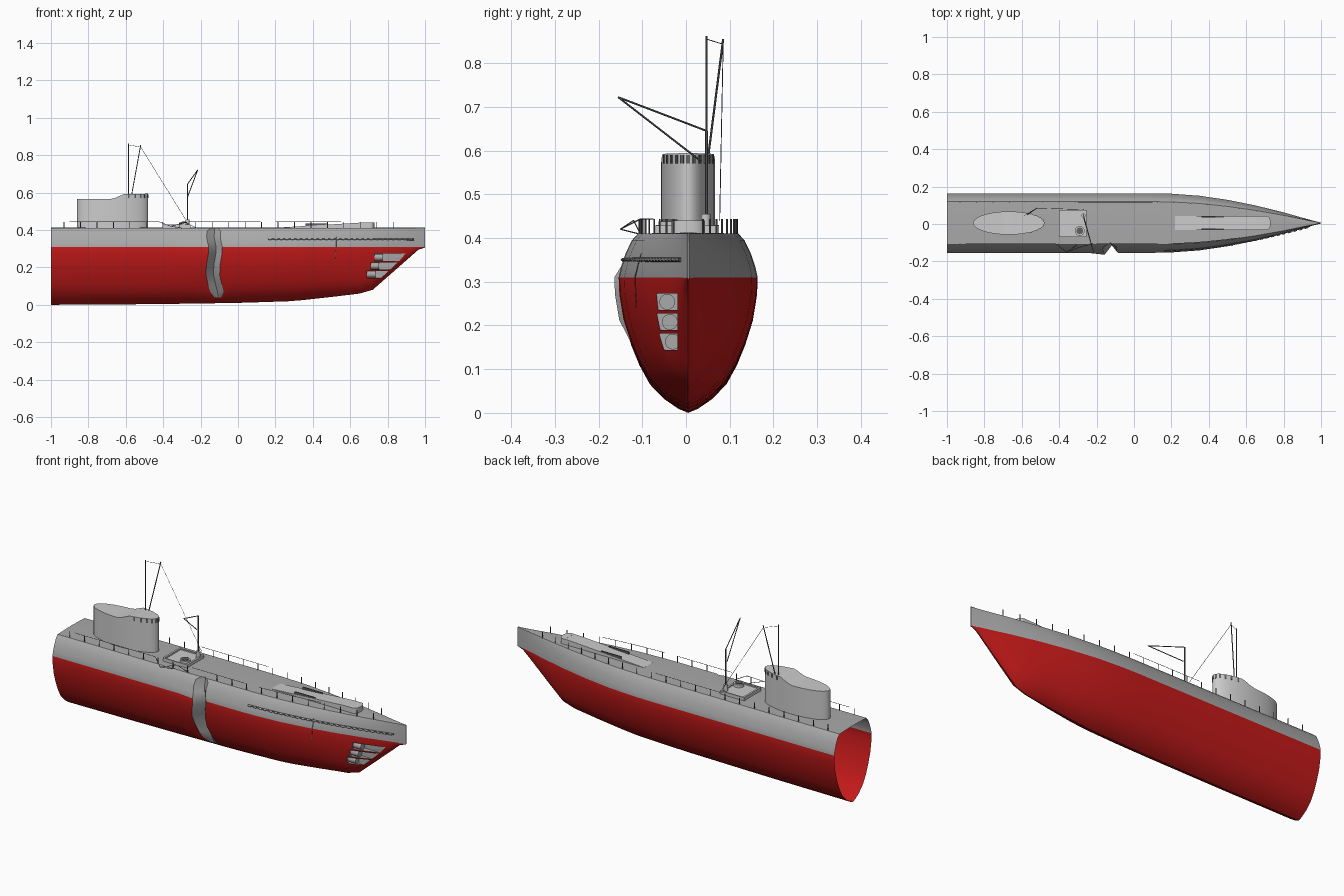
import bpy, bmesh, math
from mathutils import Vector, Matrix

if "Cube" in bpy.data.objects:
    bpy.data.objects.remove(bpy.data.objects["Cube"])

YC = 0.005  # centreline of the hull


def material(name, col):
    m = bpy.data.materials.new(name)
    m.diffuse_color = (*col, 1)
    m.use_nodes = True
    m.node_tree.nodes["Principled BSDF"].inputs["Base Color"].default_value = m.diffuse_color
    return m


RED = material("red_paint", (0.55, 0.01, 0.01))
GREY = material("grey_paint", (0.4, 0.4, 0.4))
DARK = material("dark_grey", (0.12, 0.12, 0.12))


def finish(name, bm, mats=(), smooth=None):
    bmesh.ops.recalc_face_normals(bm, faces=bm.faces)
    me = bpy.data.meshes.new(name)
    bm.to_mesh(me)
    bm.free()
    ob = bpy.data.objects.new(name, me)
    bpy.context.collection.objects.link(ob)
    for m in mats:
        me.materials.append(m)
    if smooth:
        shade(ob, smooth)
    return ob


def shade(ob, deg):
    bpy.ops.object.select_all(action='DESELECT')
    ob.select_set(True)
    bpy.context.view_layer.objects.active = ob
    bpy.ops.object.shade_smooth_by_angle(angle=math.radians(deg))


def lerp(table, x):
    for (a, u), (b, v) in zip(table, table[1:]):
        if x <= b:
            return u + (v - u) * max(0, (x - a) / (b - a))
    return table[-1][1]


def rods(name, paths, r, sides=6, mats=(DARK,)):
    bm = bmesh.new()
    for path in paths:
        for a, b in zip(path, path[1:]):
            a, b = Vector(a), Vector(b)
            rot = (b - a).to_track_quat('Z', 'Y').to_matrix().to_4x4()
            bmesh.ops.create_cone(bm, cap_ends=True, segments=sides, radius1=r, radius2=r,
                                  depth=(b - a).length, matrix=Matrix.Translation((a + b) / 2) @ rot)
    return finish(name, bm, mats, 40)


def boxes(name, bounds, mats=()):
    bm = bmesh.new()
    for x0, x1, y0, y1, z0, z1 in bounds:
        c = Matrix.Translation(((x0 + x1) / 2, (y0 + y1) / 2, (z0 + z1) / 2))
        bmesh.ops.create_cube(bm, size=1, matrix=c @ Matrix.Diagonal((x1 - x0, y1 - y0, z1 - z0, 1)))
    return finish(name, bm, mats)


def prism(name, outline, y0, y1):
    """Side profile in x,z extruded across y."""
    bm = bmesh.new()
    f = bm.faces.new([bm.verts.new((x, y0, z)) for x, z in outline])
    ext = bmesh.ops.extrude_face_region(bm, geom=[f])
    bmesh.ops.translate(bm, vec=(0, y1 - y0, 0), verts=[v for v in ext['geom'] if isinstance(v, bmesh.types.BMVert)])
    return finish(name, bm)


# hull lines: half width, keel height and section shape
WIDTH = [(-1, .159), (.1, .159), (.2, .157), (.35, .146), (.5, .124), (.65, .094), (.8, .057), (.92, .023), (1, .002)]
KEEL = [(-1, 0), (-.5, .003), (0, .01), (.3, .02), (.5, .042), (.65, .06), (.72, .08), (.84, .185), (.965, .295), (1, .306)]
LOWER = [(0, 0), (.03, .14), (.1, .34), (.21, .55), (.35, .70), (.5, .82), (.68, .93), (.87, .99), (1, 1)]
UPPER = [(.335, .965), (.365, .9), (.395, .81), (.41, .72)]
ROWS = len(LOWER) + len(UPPER)
# torn groove in the starboard side: sideways wobble and depth for each row
JAG = [0, 0, .02, .015, .004, -.006, -.004, .006, .008, .002, -.003, 0, 0]
DEPTH = [0, 0, 0, .022, .035, .045, .045, .045, .042, .04, .035, .025, .008]
xs = sorted({-1, -.8, -.6, -.4, -.25, -.165, -.125, -.092, -.04, .05, .1, .2, .27, .35, .42, .5, .58, .65,
             .72, .76, .8, .84, .88, .92, .965, 1})
L = xs.index(-.165)

bm = bmesh.new()
rings = []
for i, x in enumerate(xs):
    w, k = lerp(WIDTH, x), lerp(KEEL, x)
    side = [(k + f * (.31 - k), s * w) for f, s in LOWER] + [(z, s * w) for z, s in UPPER]
    star = []
    for j, (z, y) in enumerate(side):
        px, py = x, YC - y
        if L <= i <= L + 2 and j >= 2:
            squeeze = .5 if j in (2, ROWS - 1) else 1
            px = -.125 + (x + .125) * squeeze + JAG[j]
            if i == L + 1:
                py += DEPTH[j]
            elif i == L and j in (6, 7, 8):
                py -= .010
        star.append(bm.verts.new((px, py, z)))
    port = [bm.verts.new((x, YC + y, z)) for z, y in side[1:]]
    rings.append(star[::-1] + port + [bm.verts.new((x, YC, .413))])
n = len(rings[0])
for i in range(len(xs) - 1):
    for j in range(n):
        q = (j + 1) % n
        f = bm.faces.new((rings[i][j], rings[i][q], rings[i + 1][q], rings[i + 1][j]))
        torn = i in (L, L + 1) and j < ROWS - 3
        f.material_index = 0 if torn or f.calc_center_median().z > .309 else 1
bm.faces.new(rings[0])
bm.faces.new(rings[-1][::-1])
hull = finish("hull", bm, (GREY, RED))

# bow tube pockets cut into the starboard side
TUBES = [(.73, -.043, .254), (.71, -.037, .208), (.69, -.03, .163)]
cutter = boxes("pocket_cutter", [(x, x + .25, -.15, -.02, z - .019, z + .019) for x, y, z in TUBES], (GREY,))
cutter.hide_render = True
mod = hull.modifiers.new("pockets", 'BOOLEAN')
mod.object, mod.operation, mod.solver, mod.material_mode = cutter, 'DIFFERENCE', 'EXACT', 'TRANSFER'
shade(hull, 30)
bpy.ops.object.modifier_apply(modifier="pockets")
bpy.data.objects.remove(cutter)
# open the aft end
bm = bmesh.new()
bm.from_mesh(hull.data)
bmesh.ops.delete(bm, geom=[f for f in bm.faces if all(v.co.x < -.999 for v in f.verts)], context='FACES')
bm.to_mesh(hull.data)
bm.free()
shade(hull, 30)
rods("bow_tubes", [[(x - .01, y, z), (x + .045, y, z)] for x, y, z in TUBES], .018, 20, (GREY,))

# conning tower: elliptical, raised forward part
bm = bmesh.new()
N = 48
TOP = [(-.86, .565), (-.67, .566), (-.61, .592), (-.48, .594)]
low, high = [], []
for i in range(N):
    a = math.tau * (i + .5) / N
    x, y = -.67 + .19 * math.cos(a), YC + .062 * math.sin(a)
    low.append(bm.verts.new((x, y, .405)))
    high.append(bm.verts.new((x, y, lerp(TOP, x))))
for i in range(N):
    q = (i + 1) % N
    bm.faces.new((low[i], low[q], high[q], high[i]))
for i in range(N // 2 - 1):  # roof strips across the tower
    bm.faces.new((high[i], high[i + 1], high[N - 2 - i], high[N - 1 - i]))
finish("conning_tower", bm, (), 30)

# window band round the front of the tower
bm = bmesh.new()
for i in range(-5, 6):
    a = i * .22
    x, y = -.67 + .19 * math.cos(a), YC + .062 * math.sin(a)
    turn = math.atan2(math.sin(a) / .062, math.cos(a) / .19)
    bmesh.ops.create_cube(bm, size=1, matrix=Matrix.Translation((x, y, .58)) @ Matrix.Rotation(turn, 4, 'Z')
                          @ Matrix.Diagonal((.004, .009, .02, 1)))
finish("tower_windows", bm, (DARK,))

# masts and aerial wires
rods("tower_masts", [[(-.585, .047, .56), (-.585, .047, .862)], [(-.57, .05, .58), (-.52, .085, .855)]], .0025)
rods("aerial_wires", [[(-.585, .047, .855), (-.52, .085, .843), (-.27, .077, .44)]], .001, 4)

# crane with boom and stay
rods("crane_post", [[(-.27, .047, .41), (-.27, .047, .645)]], .0035)
rods("crane_boom", [[(-.27, .035, .575), (-.215, -.155, .722), (-.27, .047, .645)]], .0022)
rods("crane_base", [[(-.27, .045, .41), (-.27, .045, .455)]], .011, 16, ())

# hatch platform
boxes("hatch_platform", [(-.40, -.255, -.07, .075, .405, .422), (-.40, -.39, -.07, .075, .42, .43),
                         (-.265, -.255, -.07, .075, .42, .428), (-.39, -.265, .068, .075, .42, .428),
                         (-.39, -.265, -.07, -.063, .42, .428)])
rods("hatch", [[(-.29, -.037, .41), (-.29, -.037, .438)]], .026, 24, ())
rods("hatch_lid", [[(-.29, -.037, .438), (-.29, -.037, .442)]], .018, 24, (DARK,))

# forward loading ramp with rounded front and side rails
prism("ramp", [(.22, .408), (.22, .413), (.65, .439), (.71, .44), (.71, .408)], YC - .038, YC + .038)
bm = bmesh.new()
bmesh.ops.create_cone(bm, cap_ends=True, segments=24, radius1=.038, radius2=.038, depth=.032,
                      matrix=Matrix.Translation((.71, YC, .424)) @ Matrix.Diagonal((.55, 1, 1, 1)))
finish("ramp_nose", bm, (), 40)
boxes("ramp_rails", [(.36, .48, YC + s * .033 - .003, YC + s * .033 + .003, .415, .434) for s in (-1, 1)], (DARK,))


def edge(x, side, out=0):
    return YC + side * (lerp(WIDTH, x) * .70 + out)


# deck railing: posts both sides, broken rails mostly on the starboard side
posts = []
for side in (-1, 1):
    for i in range(21):
        x = -.93 + i * .088
        if side < 0 and -.2 < x < -.08:
            continue
        posts.append([(x, edge(x, side), .405), (x, edge(x, side), .443)])
rods("rail_posts", posts, .0022)
rails = []
for side, a, b in ((-1, -.2, .12), (-1, .2, .55), (-1, -.9, -.42), (1, -.3, .1)):
    pts = [a + (b - a) * t / 6 for t in range(7)]
    rails.append([(x, edge(x, side), .443) for x in pts])
rods("hand_rails", rails, .0012, 4)
rods("bent_rail", [[(-.42, -.105, .443), (-.36, -.15, .42), (-.3, -.11, .41)],
                   [(-.36, -.15, .42), (-.28, -.12, .44), (-.22, -.105, .41)]], .0015, 4)

# long vent slot along the starboard bow
slot = [.16 + .78 * t / 26 for t in range(27)]
rods("side_slot", [[(x, YC - lerp(WIDTH, x) * .93, .35) for x in slot]], .005, 6)
rods("slot_vents", [[(a + .004, YC - lerp(WIDTH, a) * .93 - .004, .35), (a + .02, YC - lerp(WIDTH, a + .02) * .93 - .004, .35)]
                    for a in slot[:-1]], .004, 4, (GREY,))

# loose cable hanging over the side
rods("loose_cable", [[(.525, -.08, .41), (.525, -.103, .36), (.525, -.117, .31), (.52, -.114, .24)]], .0012, 4)
